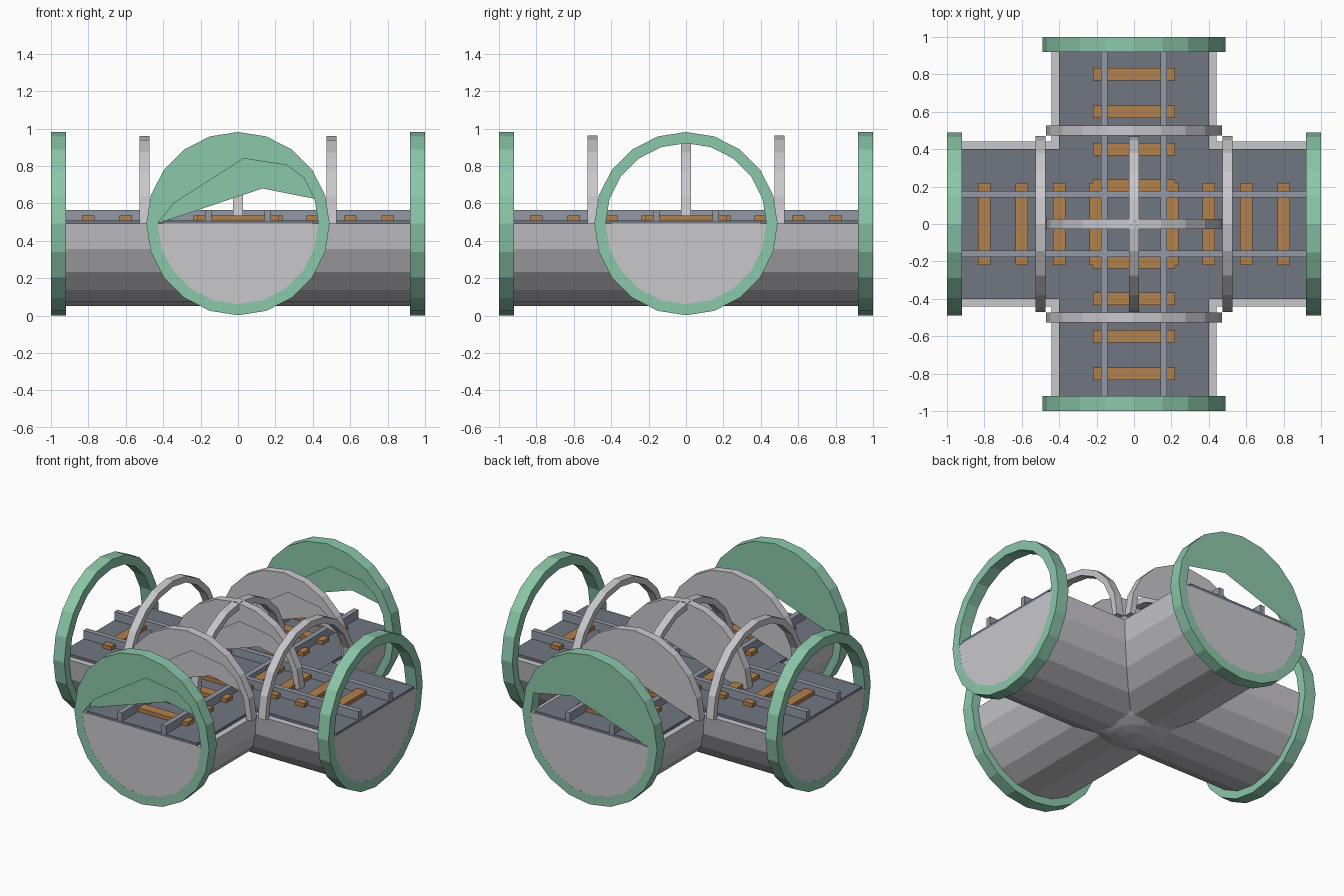
import bpy, bmesh, math
from mathutils import Matrix

if "Cube" in bpy.data.objects:
    bpy.data.objects.remove(bpy.data.objects["Cube"])

CZ = 0.492          # height of the tunnel axis
STEP = math.radians(18)


def material(name, rgb):
    m = bpy.data.materials.new(name)
    m.diffuse_color = (*rgb, 1)
    m.use_nodes = True
    m.node_tree.nodes["Principled BSDF"].inputs["Base Color"].default_value = m.diffuse_color
    return m


GREEN = material("mint_green", (0.26, 0.57, 0.40))
GREY = material("light_grey", (0.58, 0.57, 0.60))
DECK = material("slate", (0.165, 0.18, 0.222))
RAIL = material("rail_grey", (0.29, 0.315, 0.375))
WOOD = material("wood", (0.45, 0.22, 0.075))


def finish(bm, name, mat, turn=False, normals=True):
    """Turn a bmesh into an object; turn swaps a y-axis part onto the x axis."""
    if normals:
        bmesh.ops.recalc_face_normals(bm, faces=bm.faces)
    if turn:
        bm.transform(Matrix.Rotation(math.pi / 2, 4, 'Z'))
    me = bpy.data.meshes.new(name)
    bm.to_mesh(me)
    bm.free()
    me.materials.append(mat)
    ob = bpy.data.objects.new(name, me)
    bpy.context.collection.objects.link(ob)
    return ob


def box(name, lo, hi, mat, turn=False):
    bm = bmesh.new()
    bmesh.ops.create_cube(bm, size=1)
    for v in bm.verts:
        v.co = [(a + b) / 2 + c * (b - a) for a, b, c in zip(lo, hi, v.co)]
    return finish(bm, name, mat, turn)


def band(name, r_out, r_in, segs, y0, y1, mat, turn=False):
    """Ring (20 segments) or half arch (10 segments) around the y axis."""
    bm = bmesh.new()
    full = segs == 20
    loops = []
    for i in range(segs if full else segs + 1):
        c, s = math.cos(i * STEP), math.sin(i * STEP)
        loops.append([bm.verts.new((r * c, y, CZ + r * s))
                      for r, y in ((r_out, y0), (r_out, y1), (r_in, y1), (r_in, y0))])
    for i in range(segs):
        a, b = loops[i], loops[(i + 1) % len(loops)]
        for k in range(4):
            n = (k + 1) % 4
            bm.faces.new((a[k], a[n], b[n], b[k]))
    if not full:
        bm.faces.new(loops[0])
        bm.faces.new(loops[-1])
    return finish(bm, name, mat, turn)


def panel(name, r, y, lower_edge, mat):
    """Thin sheet between the inner arc and a lower edge line."""
    bm = bmesh.new()
    pts = [(r * math.cos(i * STEP), CZ + r * math.sin(i * STEP)) for i in range(1, 11)]
    pts += lower_edge
    bm.faces.new([bm.verts.new((x, y, z)) for x, z in pts])
    bmesh.ops.triangulate(bm, faces=bm.faces)
    return finish(bm, name, mat, normals=False)


HIGH_EDGE = [(-0.345, 0.60), (0.03, 0.84), (0.26, 0.805), (0.355, 0.735)]
LOW_EDGE = [(0.13, 0.68)]

for turn in (False, True):
    tag = "_x" if turn else "_y"

    # trough: solid lower half cylinder
    bm = bmesh.new()
    ends = []
    for y in (-0.9995, 0.9995):
        ends.append([bm.verts.new((0.44 * math.cos(i * STEP), y, CZ - 0.44 * math.sin(i * STEP)))
                     for i in range(11)])
        bm.faces.new(ends[-1])
    for i in range(11):
        j = (i + 1) % 11
        bm.faces.new((ends[0][i], ends[0][j], ends[1][j], ends[1][i]))
    finish(bm, "trough" + tag, GREY, turn)

    # deck slab, a hair lower on one axis where the two cross
    box("deck" + tag, (-0.4, -0.9995, CZ), (0.4, 0.9995, 0.510 - 0.001 * turn), DECK, turn)

    # rails and sleepers
    for s in (-1, 1):
        box("rail" + tag, (s * 0.16 - 0.017, -0.9995, 0.508),
            (s * 0.16 + 0.017, 0.9995, 0.565 - 0.0005 * turn), RAIL, turn)
        for k in range(1, 5):
            y = s * 0.2 * k + s * (0.005 if k == 1 else 0)
            box("sleeper" + tag, (-0.218, y - 0.033, 0.508),
                (0.218, y + 0.033, 0.535 - 0.0005 * turn), WOOD, turn)

    # end rings and support arches
    for y in (-0.96, 0.96):
        band("end_ring" + tag, 0.49, 0.43, 20, y - 0.04, y + 0.04, GREEN, turn)
    for y in (-0.5, 0, 0.5):
        band("arch" + tag, 0.47 - 0.0005 * turn, 0.43, 10, y - 0.027, y + 0.027, GREY, turn)

# sheets closing the upper part of the front-to-back rings and arches
for y in (-0.96, 0.96):
    panel("ring_panel_front", 0.43, y - 0.04, HIGH_EDGE, GREEN)
    panel("ring_panel_back", 0.43, y + 0.04, LOW_EDGE, GREEN)
for y in (-0.5, 0, 0.5):
    panel("arch_panel_front", 0.43, y - 0.027, HIGH_EDGE, GREY)
    panel("arch_panel_back", 0.43, y + 0.027, LOW_EDGE, GREY)

# rounded bowl under the crossing
bm = bmesh.new()
bmesh.ops.create_uvsphere(bm, u_segments=20, v_segments=20, radius=0.47)
bmesh.ops.bisect_plane(bm, geom=bm.verts[:] + bm.edges[:] + bm.faces[:],
                       plane_co=(0, 0, -0.2), plane_no=(0, 0, 1), clear_outer=True)
bm.transform(Matrix.Translation((0, 0, CZ)))
finish(bm, "crossing_bowl", GREY)
